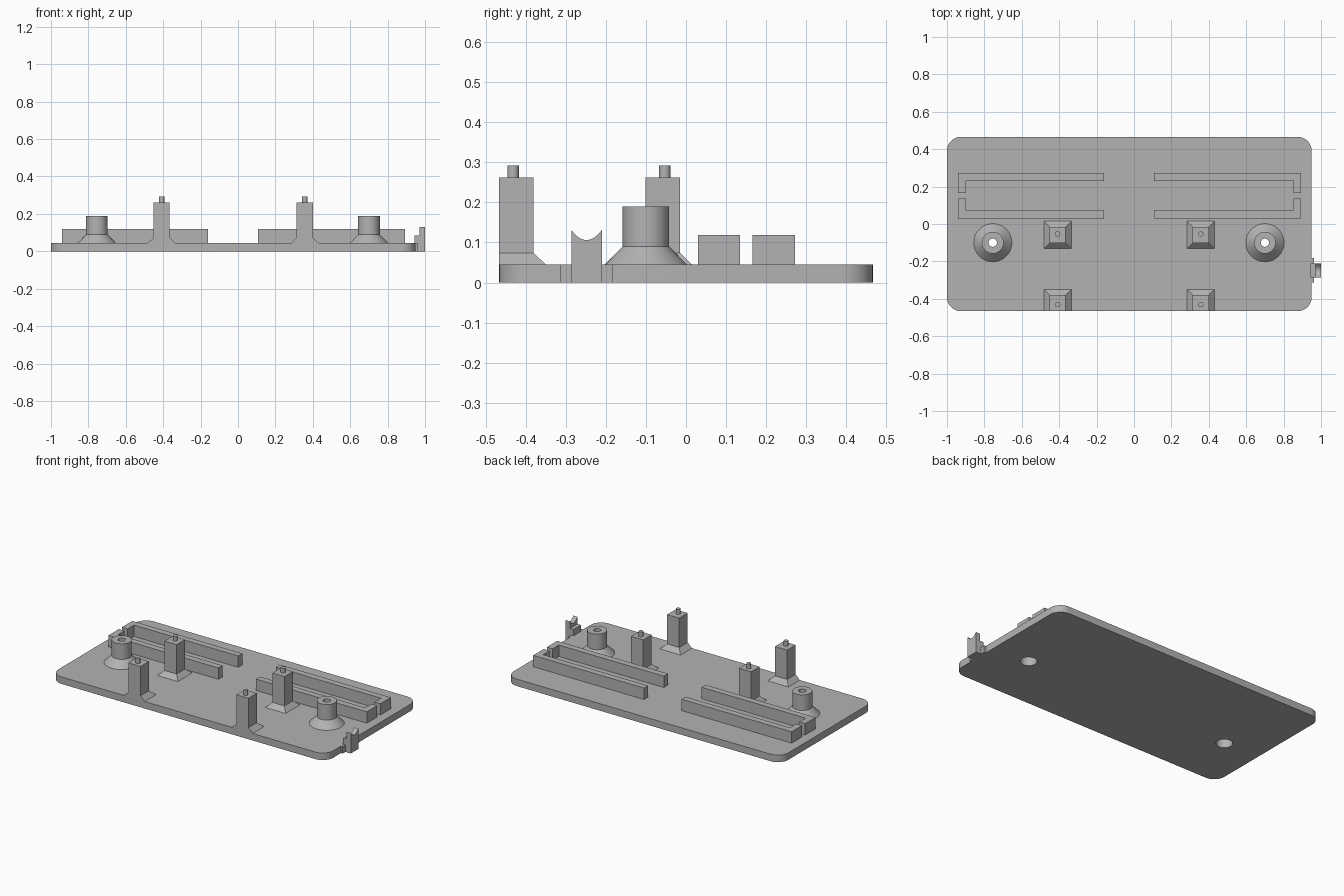
import bpy, bmesh, math

if "Cube" in bpy.data.objects:
    bpy.data.objects.remove(bpy.data.objects["Cube"], do_unlink=True)

grey = bpy.data.materials.new("plain grey")
grey.use_nodes = True
colour = (0.45, 0.45, 0.45, 1)
grey.diffuse_color = colour
grey.node_tree.nodes["Principled BSDF"].inputs["Base Color"].default_value = colour

BASE = 0.045           # plate thickness
EDGE = 0.466           # plate half depth
BOSSES = (-0.755, 0.70)
BOSS_Y = -0.10


def finish(name, bm, smooth=False):
    bmesh.ops.remove_doubles(bm, verts=bm.verts, dist=1e-6)
    bmesh.ops.recalc_face_normals(bm, faces=bm.faces)
    mesh = bpy.data.meshes.new(name)
    bm.to_mesh(mesh)
    bm.free()
    obj = bpy.data.objects.new(name, mesh)
    bpy.context.collection.objects.link(obj)
    mesh.materials.append(grey)
    if smooth:
        bpy.ops.object.select_all(action="DESELECT")
        obj.select_set(True)
        bpy.context.view_layer.objects.active = obj
        bpy.ops.object.shade_smooth_by_angle(angle=math.radians(30))
    return obj


def prism(name, outline, offset, smooth=False):
    """Closed outline of 3D points pushed along an offset."""
    bm = bmesh.new()
    face = bm.faces.new([bm.verts.new(p) for p in outline])
    ext = bmesh.ops.extrude_face_region(bm, geom=[face])
    moved = [v for v in ext["geom"] if isinstance(v, bmesh.types.BMVert)]
    bmesh.ops.translate(bm, verts=moved, vec=offset)
    return finish(name, bm, smooth)


def lathe(name, x, y, profile, smooth=True, steps=48):
    """Closed radius/height profile turned around a vertical axis."""
    bm = bmesh.new()
    rings = []
    for i in range(steps):
        a = math.tau * i / steps
        rings.append([bm.verts.new((x + r * math.cos(a), y + r * math.sin(a), z))
                      for r, z in profile])
    n = len(profile)
    for i in range(steps):
        a, b = rings[i], rings[(i + 1) % steps]
        for j in range(n):
            k = (j + 1) % n
            bm.faces.new((a[j], b[j], b[k], a[k]))
    return finish(name, bm, smooth)


def cylinder(name, x, y, radius, z0, z1):
    steps = 32
    ring = [(x + radius * math.cos(math.tau * i / steps),
             y + radius * math.sin(math.tau * i / steps), z0) for i in range(steps)]
    return prism(name, ring, (0, 0, z1 - z0), True)


def box(name, x0, x1, y0, y1, z0, z1):
    return prism(name, [(x0, y0, z0), (x1, y0, z0), (x1, y1, z0), (x0, y1, z0)],
                 (0, 0, z1 - z0))


# Rounded base plate with two screw holes
R = 0.075
outline = []
for cx, cy, start in ((0.95 - R, EDGE - R, 0), (R - 1, EDGE - R, 90),
                      (R - 1, R - EDGE, 180), (0.95 - R, R - EDGE, 270)):
    for i in range(13):
        a = math.radians(start + 7.5 * i)
        outline.append((cx + R * math.cos(a), cy + R * math.sin(a), 0))
plate = prism("base_plate", outline, (0, 0, BASE))
for x in BOSSES:
    cutter = cylinder("hole_cutter", x, BOSS_Y, 0.048, -0.05, 0.1)
    cutter.hide_render = True
    mod = plate.modifiers.new("hole", "BOOLEAN")
    mod.object = cutter
    mod.solver = "EXACT"
    bpy.context.view_layer.objects.active = plate
    bpy.ops.object.modifier_apply(modifier=mod.name)
    bpy.data.objects.remove(cutter, do_unlink=True)
bpy.ops.object.select_all(action="DESELECT")
plate.select_set(True)
bpy.context.view_layer.objects.active = plate
bpy.ops.object.shade_smooth_by_angle(angle=math.radians(30))

# Hollow screw bosses with flared feet
for side, x in zip(("right", "left"), BOSSES):
    lathe(side + "_screw_boss", x, BOSS_Y,
          [(0.102, BASE), (0.058, 0.09), (0.058, 0.19), (0.022, 0.19),
           (0.022, 0.11), (0.048, 0.11), (0.048, BASE)])

# Square posts with flared feet and locating pins
HALF, FLARE, FOOT = 0.043, 0.03, 0.074
for side, x in (("right", -0.408), ("left", 0.357)):
    for row, y, pin_y in (("front", HALF - EDGE, -0.431), ("back", -0.058, -0.053)):
        name = side + "_" + row
        box(name + "_post", x - HALF, x + HALF, y - HALF, y + HALF, BASE, 0.262)
        cylinder(name + "_pin", x, pin_y, 0.014, 0.262, 0.292)
        bm = bmesh.new()
        levels = []
        for z, grow in ((BASE, FLARE), (FOOT, 0)):
            y0 = max(y - HALF - grow, -EDGE)
            w = HALF + grow
            levels.append([bm.verts.new(p) for p in (
                (x - w, y0, z), (x + w, y0, z), (x + w, y + w, z), (x - w, y + w, z))])
        low, high = levels
        bm.faces.new(low)
        bm.faces.new(high)
        for i in range(4):
            k = (i + 1) % 4
            bm.faces.new((low[i], low[k], high[k], high[i]))
        finish(name + "_foot", bm)

# Hooked rails, mirrored about the channel between them
T = 0.041
for side, outer, inner, s in (("right", -0.94, -0.16, 1), ("left", 0.893, 0.107, -1)):
    for row, y, tip, d in (("back", 0.272, 0.166, -1), ("front", 0.03, 0.135, 1)):
        hook = [(outer, y), (inner, y), (inner, y + d * T),
                (outer + s * T, y + d * T), (outer + s * T, tip), (outer, tip)]
        prism(side + "_" + row + "_rail", [(px, py, BASE) for px, py in hook],
              (0, 0, 0.118 - BASE))

# Edge clip with a cradle cut into its top
CLIP_Y, W = -0.248, 0.038
box("clip_flange", 0.945, 0.962, CLIP_Y - 0.066, CLIP_Y + 0.066, 0, BASE)
box("clip_step", 0.945, 0.975, CLIP_Y - W, CLIP_Y + W, 0, 0.085)
cradle = [(0.97, CLIP_Y - W, 0), (0.97, CLIP_Y + W, 0)]
for i in range(17):
    t = 1 - i / 8
    cradle.append((0.97, CLIP_Y + W * t, 0.131 - 0.025 * (1 - t * t)))
prism("clip_cradle", cradle, (0.03, 0, 0))
